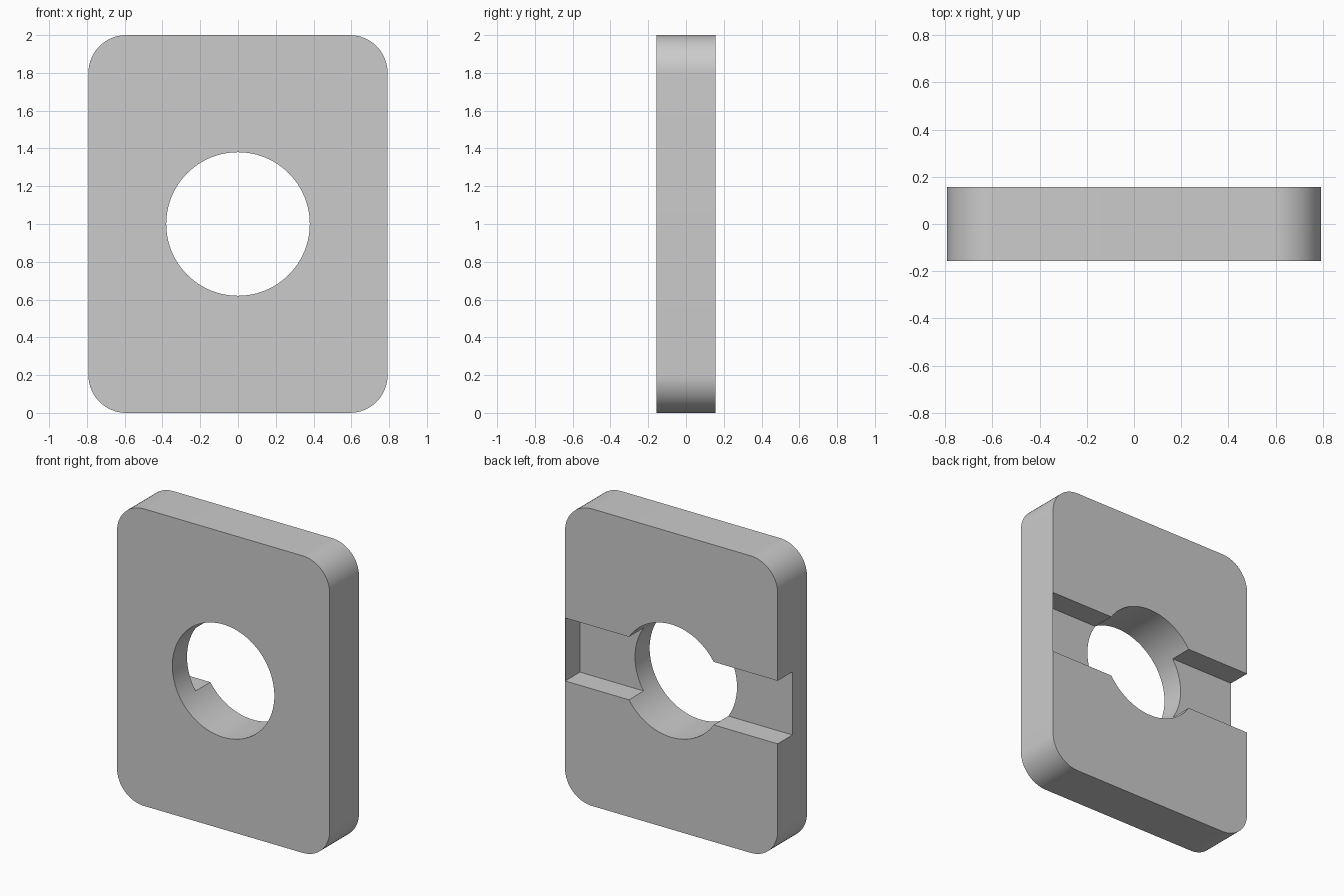
import bpy, bmesh
from math import sin, cos, pi

if "Cube" in bpy.data.objects:
    bpy.data.objects.remove(bpy.data.objects["Cube"])

W, T, H, R = 0.792, 0.156, 2.0, 0.2   # half width, half thickness, height, corner radius
HOLE, SLOT, SKIN = 0.38, 0.212, 0.002  # hole radius, half slot height, thin end wall


def prism(name, points, y0, y1):
    """Extrude an xz outline from y0 to y1."""
    bm = bmesh.new()
    face = bm.faces.new([bm.verts.new((x, y0, z)) for x, z in points])
    ext = bmesh.ops.extrude_face_region(bm, geom=[face])["geom"]
    bmesh.ops.translate(bm, vec=(0, y1 - y0, 0),
                        verts=[v for v in ext if isinstance(v, bmesh.types.BMVert)])
    bmesh.ops.recalc_face_normals(bm, faces=bm.faces)
    mesh = bpy.data.meshes.new(name)
    bm.to_mesh(mesh)
    bm.free()
    obj = bpy.data.objects.new(name, mesh)
    bpy.context.collection.objects.link(obj)
    return obj


def arc(cx, cz, r, start, sweep, n):
    return [(cx + r * cos(start + sweep * i / n), cz + r * sin(start + sweep * i / n))
            for i in range(n + 1)]


# Rounded rectangular plate
outline = []
for k, (sx, sz) in enumerate([(1, 1), (-1, 1), (-1, -1), (1, -1)]):
    outline += arc(sx * (W - R), H / 2 + sz * (H / 2 - R), R, k * pi / 2, pi / 2, 16)
plate = prism("plate", outline, -T, T)

# Round through hole, and rear slot open at -x with a thin wall left at +x
hole = prism("hole_cutter", arc(0, H / 2, HOLE, 0, 2 * pi, 96)[:-1], -1, 1)
x0, x1, z0, z1 = -1, W - SKIN, H / 2 - SLOT, H / 2 + SLOT
slot = prism("slot_cutter", [(x0, z0), (x1, z0), (x1, z1), (x0, z1)], 0, 1)

bpy.context.view_layer.objects.active = plate
plate.select_set(True)
for cutter in (hole, slot):
    mod = plate.modifiers.new(cutter.name, "BOOLEAN")
    mod.operation, mod.solver, mod.object = "DIFFERENCE", "EXACT", cutter
    bpy.ops.object.modifier_apply(modifier=mod.name)
    bpy.data.objects.remove(cutter)

bpy.ops.object.shade_smooth_by_angle(angle=pi / 6)
